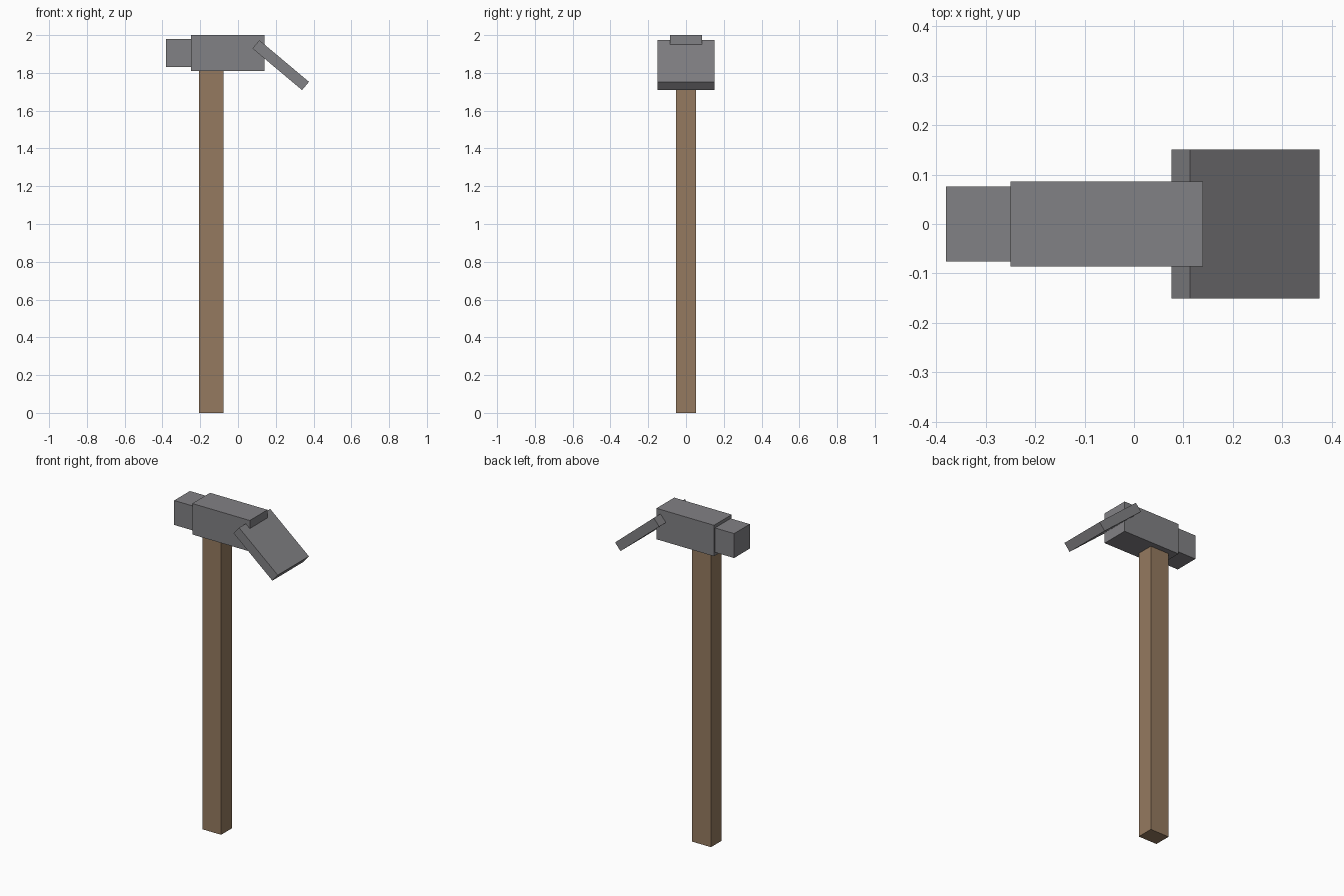
import bpy
import math

default = bpy.data.objects.get("Cube")
if default:
    bpy.data.objects.remove(default, do_unlink=True)


def make_material(name, rgb):
    mat = bpy.data.materials.new(name)
    mat.use_nodes = True
    colour = (*rgb, 1.0)
    mat.diffuse_color = colour
    mat.node_tree.nodes["Principled BSDF"].inputs["Base Color"].default_value = colour
    return mat


def box(name, centre, size, mat, tilt=0.0):
    """Flat-faced box, optionally tilted about the y axis."""
    bpy.ops.mesh.primitive_cube_add(size=1, location=centre)
    obj = bpy.context.object
    obj.name = name
    obj.scale = size
    bpy.ops.object.transform_apply(location=False, rotation=False, scale=True)
    obj.rotation_euler.y = math.radians(tilt)
    obj.data.materials.append(mat)
    return obj


wood = make_material("brown wood", (0.30, 0.195, 0.115))
steel = make_material("grey steel", (0.222, 0.219, 0.232))

# Square wooden shaft
box("handle", (-0.142, 0, 0.905), (0.128, 0.104, 1.81), wood)

# Steel head with its smaller striking face
box("head", (-0.055, 0, 1.905), (0.39, 0.172, 0.19), steel)
box("striking_face", (-0.315, 0, 1.905), (0.13, 0.152, 0.15), steel)

# Wide flat blade sloping down from the head
box("blade", (0.226, 0, 1.841), (0.343, 0.302, 0.057), steel, tilt=40)
